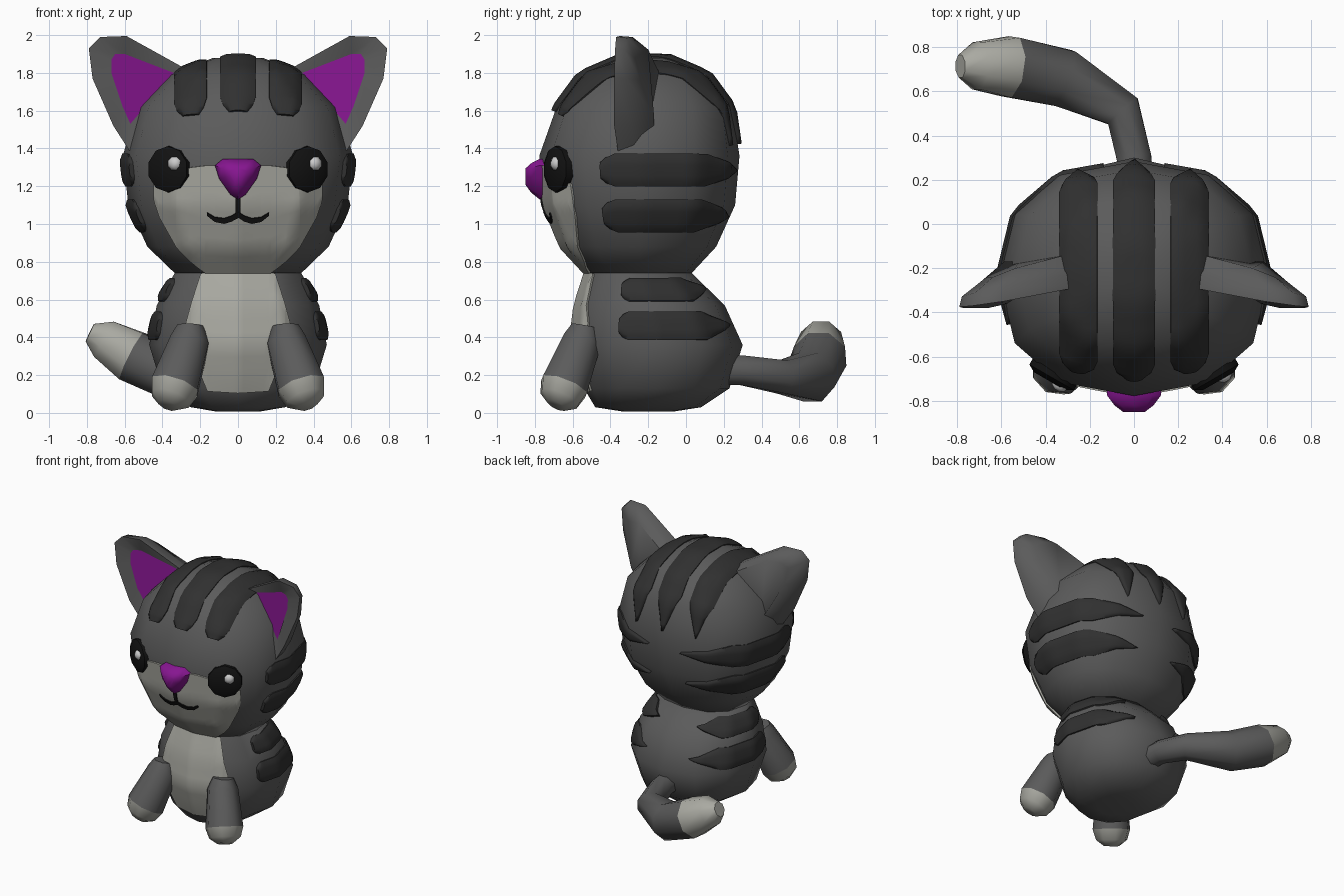
import bpy, bmesh
from math import sin, cos, pi, radians, copysign
from mathutils import Vector
from mathutils.bvhtree import BVHTree

if "Cube" in bpy.data.objects:
    bpy.data.objects.remove(bpy.data.objects["Cube"])


def mat(name, r, g, b):
    m = bpy.data.materials.new(name)
    m.diffuse_color = (r, g, b, 1)
    m.use_nodes = True
    m.node_tree.nodes["Principled BSDF"].inputs["Base Color"].default_value = m.diffuse_color
    return m


FUR = mat("fur", 0.105, 0.105, 0.105)
STRIPE = mat("stripe", 0.03, 0.03, 0.03)
PALE = mat("pale fur", 0.40, 0.40, 0.36)
PURPLE = mat("purple", 0.24, 0.008, 0.28)
BLACK = mat("black", 0.006, 0.006, 0.006)
WHITE = mat("white", 0.7, 0.7, 0.7)


def make(name, verts, faces, material, angle=50):
    bm = bmesh.new()
    vs = [bm.verts.new(v) for v in verts]
    for f in faces:
        bm.faces.new([vs[i] for i in f])
    bmesh.ops.remove_doubles(bm, verts=bm.verts, dist=1e-4)
    bmesh.ops.recalc_face_normals(bm, faces=bm.faces)
    me = bpy.data.meshes.new(name)
    bm.to_mesh(me)
    bm.free()
    me.shade_smooth()
    me.set_sharp_from_angle(angle=radians(angle))
    me.materials.append(material)
    ob = bpy.data.objects.new(name, me)
    bpy.context.collection.objects.link(ob)
    return ob


def loft(name, rings, material, angle=50, cap_start=True):
    n = len(rings[0])
    verts = [v for r in rings for v in r]
    faces = [(k * n + i, k * n + (i + 1) % n, (k + 1) * n + (i + 1) % n, (k + 1) * n + i)
             for k in range(len(rings) - 1) for i in range(n)]
    faces.append(range(len(verts) - n, len(verts)))
    if cap_start:
        faces.append(range(n))
    return make(name, verts, faces, material, angle)


def ellipses(rows, power=1.0, n=12):
    def box(v):
        return copysign(abs(v) ** power, v) if abs(v) > 1e-6 else 0
    return [[(rx * box(cos(2 * pi * i / n)), yc + ry * box(sin(2 * pi * i / n)), z) for i in range(n)]
            for z, rx, yc, ry in rows]


def tube_rings(pts, radii, ref=(0, 0, 1), n=8):
    pts = [Vector(p) for p in pts]
    rings = []
    for i, (p, r) in enumerate(zip(pts, radii)):
        t = (pts[min(i + 1, len(pts) - 1)] - pts[max(i - 1, 0)]).normalized()
        a = t.cross(Vector(ref)).normalized()
        b = a.cross(t)
        rings.append([p + r * (a * cos(2 * pi * (k + .5) / n) + b * sin(2 * pi * (k + .5) / n))
                      for k in range(n)])
    return rings


def patch(name, base, rows, ray, material, lift, steps=20, cols=4, dome=0.0):
    """Raised patch draped over base; rows are (u, v_low, v_high)."""
    tree = BVHTree.FromPolygons([v.co for v in base.data.vertices],
                                [p.vertices[:] for p in base.data.polygons])
    us = sorted({r[0] for r in rows} |
                {rows[0][0] + (rows[-1][0] - rows[0][0]) * i / steps for i in range(steps + 1)})
    top, low = [], []
    for u in us:
        k = max(i for i in range(len(rows) - 1) if rows[i][0] <= u + 1e-9)
        a, b = rows[k], rows[k + 1]
        f = min(1, (u - a[0]) / (b[0] - a[0]))
        v0, v1 = (a[j] + (b[j] - a[j]) * f for j in (1, 2))
        for c in range(cols + 1):
            o, d = ray(u, v0 + (v1 - v0) * c / cols)
            p, nrm, _, _ = tree.ray_cast(o, d)
            nrm = nrm if nrm.dot(d) > 0 else -nrm
            drop = dome * min(1, (v1 - v0) / .1) * (2 * c / cols - 1) ** 4
            top.append(p + nrm * lift * (1 - drop))
            low.append(p - nrm * 0.008)
    w, h = cols + 1, len(us)
    faces = [(i * w + j, i * w + j + 1, (i + 1) * w + j + 1, (i + 1) * w + j)
             for i in range(h - 1) for j in range(cols)]
    edge = (list(range(cols)) + [i * w + cols for i in range(h - 1)]
            + [(h - 1) * w + j for j in range(cols, 0, -1)] + [i * w for i in range(h - 1, 0, -1)])
    m = len(top)
    faces += [(p, q, q + m, p + m) for p, q in zip(edge, edge[1:] + edge[:1])]
    return make(name, top + low, faces, material, 60)


def front_ray(x, z):
    return Vector((x, -0.2, z)), Vector((0, -1, 0))


def side_ray(s):
    return lambda a, z: (Vector((0, -0.25, z)), Vector((s * cos(radians(a)), sin(radians(a)), 0)))


def over_ray(a, x):
    return Vector((x, -0.25, 1.33)), Vector((0, -cos(radians(a)), sin(radians(a))))


def stripe_rows(a0, a1, mid, hw, taper):
    # rounded front end, straight run, pointed back end
    prof = [(0, .5), (.03, .8), (.08, 1), (taper, 1), (1, 0)]
    return [(a0 + (a1 - a0) * t, mid - hw * k, mid + hw * k) for t, k in prof]


def mirrored(half):
    return [(-u, a, b) for u, a, b in reversed(half) if u > 0] + half


# Body and head
neck = (0.74, 0.335, -0.25, 0.28)
body = loft("body", ellipses([(0.008, 0.12, -0.2, 0.14), (0.03, 0.25, -0.2, 0.28),
                              (0.13, 0.40, -0.155, 0.385), (0.36, 0.47, -0.155, 0.455),
                              (0.57, 0.43, -0.19, 0.395), neck], 0.93), FUR, 60)
head = loft("head", ellipses([neck, (0.88, 0.48, -0.25, 0.41), (1.1, 0.58, -0.245, 0.505),
                              (1.36, 0.61, -0.247, 0.53), (1.62, 0.535, -0.22, 0.465),
                              (1.79, 0.36, -0.22, 0.34), (1.88, 0.13, -0.22, 0.13)], 0.86), FUR, 60)

# Pale face and belly
patch("pale_face", head, mirrored([(0, .745, 1.26), (.12, .745, 1.31), (.17, .745, 1.31),
                                   (.25, .81, 1.30), (.32, .88, 1.27), (.41, 1.04, 1.23),
                                   (.44, 1.13, 1.21)]), front_ray, PALE, 0.012, 30, 12)
patch("pale_belly", body, mirrored([(0, .11, .737), (.16, .12, .737), (.19, .19, .735),
                                    (.24, .32, .58), (.27, .38, .47)]), front_ray, PALE, 0.012, 20, 10)

# Stripes over the head and round the sides
for x, hw in ((-0.25, 0.085), (0, 0.095), (0.25, 0.085)):
    patch("crown_stripe", head, stripe_rows(31, 170, x, hw, 0.8), over_ray, STRIPE, 0.022, 24, 6, .7)
for s in (-1, 1):
    for base, a0, a1, z, hw, taper in ((head, -20, 75, 1.285, .085, .6), (head, -20, 72, 1.045, .085, .6),
                                       (body, -14, 65, 0.65, .06, .7), (body, -14, 69, 0.46, .075, .7)):
        patch("side_stripe", base, stripe_rows(a0, a1, z, hw, taper), side_ray(s), STRIPE,
              0.024, 20, 6, .6)

# Ears: (outer x, z, front y, back y, inner x, inner z)
EAR = [(.22, 1.79, -.28, -.13, .34, 1.80), (.59, 1.995, -.35, -.20, .60, 1.90),
       (.73, 1.99, -.37, -.24, .65, 1.90), (.79, 1.93, -.375, -.27, .67, 1.87),
       (.77, 1.77, -.38, -.24, .67, 1.80), (.66, 1.52, -.38, -.17, .61, 1.62),
       (.57, 1.38, -.36, -.17, .57, 1.53)]
for s in (-1, 1):
    inner = [(s * ix, yf + 0.025, iz) for x, z, yf, yb, ix, iz in EAR]
    rim = [(s * x, yf, z) for x, z, yf, yb, ix, iz in EAR]
    mid = [(s * (.4 + (x - .4) * .97), yf + (yb - yf) * .45, 1.74 + (z - 1.74) * .98)
           for x, z, yf, yb, ix, iz in EAR]
    back = [(s * (.4 + (x - .4) * .72), yb, 1.74 + (z - 1.74) * .72) for x, z, yf, yb, ix, iz in EAR]
    loft("ear", [inner, rim, mid, back], FUR, 60, cap_start=False)
    make("inner_ear", inner, [range(7)], PURPLE)

# Eyes with highlights
for s, shift in ((-1, -0.05), (1, 0.033)):
    n, t = Vector((s * .5, -.866, 0)), Vector((s * .866, .5, 0))
    c = Vector((s * .365, -.68, 1.29))
    loft("eye", tube_rings([c - n * .03, c + n * .015, c + n * .035], [.122, .122, .085], n=10), BLACK)
    h = c + t * shift + Vector((0, 0, .03))
    loft("eye_highlight", tube_rings([h, h + n * .04, h + n * .054], [.042, .036, .015]), WHITE)

# Nose and mouth
half = [(0, 1.345), (.08, 1.345), (.122, 1.31), (.10, 1.24), (.04, 1.155)]
outline = half + [(0, 1.13)] + [(-x, z) for x, z in reversed(half[1:])]
loft("nose", [[(x * k, y, 1.26 + (z - 1.26) * k) for x, z in outline]
              for y, k in ((-.73, 1), (-.775, 1), (-.82, .72), (-.85, .4))], PURPLE)
patch("mouth", head, mirrored([(0, 1.04, 1.07), (.03, 1.02, 1.05), (.07, 1.008, 1.036),
                               (.12, 1.018, 1.042), (.16, 1.05, 1.066)]), front_ray, BLACK, 0.02, 16, 1)
patch("mouth_line", head, [(-.01, 1.05, 1.16), (.01, 1.05, 1.16)], front_ray, BLACK, 0.02, 1, 4)

# Front legs and paws
for s in (-1, 1):
    rings = tube_rings([(s * .25, -.535, .46), (s * .255, -.55, .38), (s * .335, -.645, .14),
                        (s * .358, -.67, .075), (s * .372, -.688, .04)],
                       [.075, .11, .135, .112, .055], (1, 0, 0))
    loft("front_leg", rings[:3], FUR)
    loft("paw", rings[2:], PALE)

# Tail and pale tip
rings = tube_rings([(.01, .15, .225), (.0, .30, .225), (-.05, .51, .19), (-.32, .66, .19),
                    (-.56, .71, .30), (-.71, .715, .39), (-.785, .713, .425)],
                   [.085, .085, .095, .142, .148, .115, .055])
loft("tail", rings[:5], FUR)
loft("tail_tip", rings[4:], PALE)
